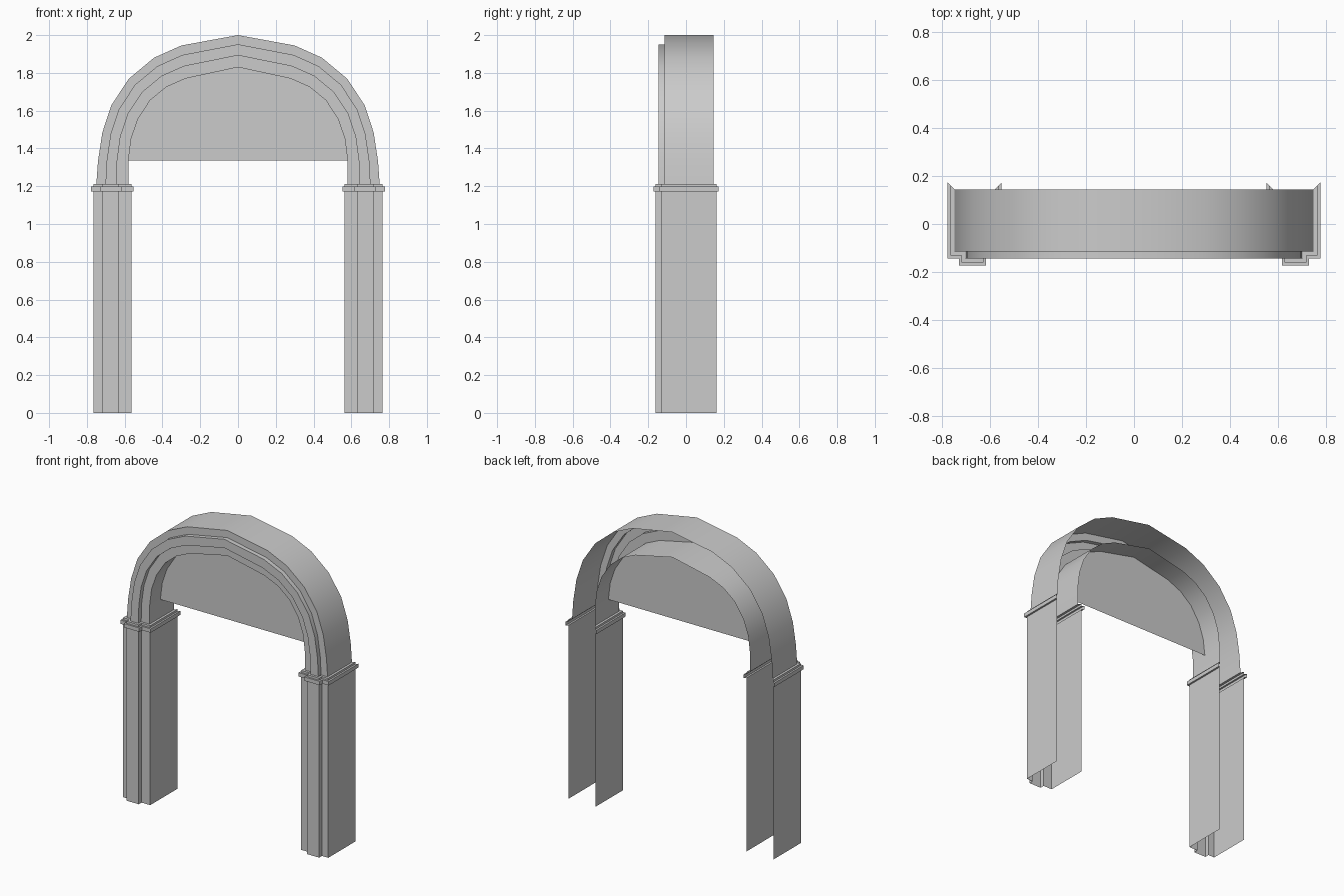
import bpy

if "Cube" in bpy.data.objects:
    bpy.data.objects.remove(bpy.data.objects["Cube"])


def add_mesh(name, verts, faces, mirror=True):
    mesh = bpy.data.meshes.new(name)
    mesh.from_pydata(verts, [], faces)
    mesh.update()
    ob = bpy.data.objects.new(name, mesh)
    bpy.context.collection.objects.link(ob)
    bpy.ops.object.select_all(action='DESELECT')
    bpy.context.view_layer.objects.active = ob
    ob.select_set(True)
    bpy.ops.object.shade_smooth_by_angle()
    if mirror:
        ob.modifiers.new("Mirror", 'MIRROR').use_axis[0] = True
    return ob


def loft(name, rows):
    """Skin a stack of equal-length open sections, outward facing."""
    n = len(rows[0])
    verts = [p for row in rows for p in row]
    faces = []
    for i in range(len(rows) - 1):
        for j in range(n - 1):
            a, b = i * n + j, (i + 1) * n + j
            faces.append((a, b, b + 1, a + 1))
    return add_mesh(name, verts, faces)


BACK, FRONT, RIB = 0.145, -0.115, -0.145
SPRING = 1.212


def pier_section(d, z):
    """Open-backed moulding outline, grown outward by d."""
    return [(0.75 + d, BACK + d, z), (0.75 + d, FRONT - d, z),
            (0.703 + d, FRONT - d, z), (0.703 + d, RIB - d, z),
            (0.645 - d, RIB - d, z), (0.645 - d, FRONT - d, z),
            (0.58 - d, FRONT - d, z), (0.58 - d, BACK + d, z)]


# Piers with stepped capital bands
levels = [(0.016, 0), (0.016, 1.172), (0.028, 1.172), (0.028, 1.198),
          (0.016, 1.198), (0.016, SPRING), (0, SPRING)]
loft("piers", [pier_section(d, z) for d, z in levels])

# Arch: outer and inner outlines, springing to apex
outer = [(0.75, SPRING), (0.741, 1.335), (0.718, 1.485), (0.67, 1.63),
         (0.577, 1.77), (0.445, 1.88), (0.30, 1.945), (0, 2.0)]
inner = [(0.58, SPRING), (0.58, 1.335), (0.566, 1.45), (0.53, 1.555),
         (0.465, 1.655), (0.38, 1.725), (0.278, 1.77), (0, 1.83)]
profile = [(0, BACK), (0, FRONT), (0.285, FRONT), (0.285, RIB),
           (0.63, RIB), (0.63, FRONT), (1, FRONT), (1, BACK)]
loft("arch", [[(ox + (ix - ox) * t, y, oz + (iz - oz) * t) for t, y in profile]
              for (ox, oz), (ix, iz) in zip(outer, inner)])

# Flat panel filling the arch head
half = inner[1:]
outline = half + [(-x, z) for x, z in reversed(half[:-1])]
verts = [(x, 0.0, z) for x, z in outline]
add_mesh("lunette_panel", verts, [tuple(range(len(verts)))], mirror=False)

for ob in bpy.data.objects:
    ob.select_set(False)
